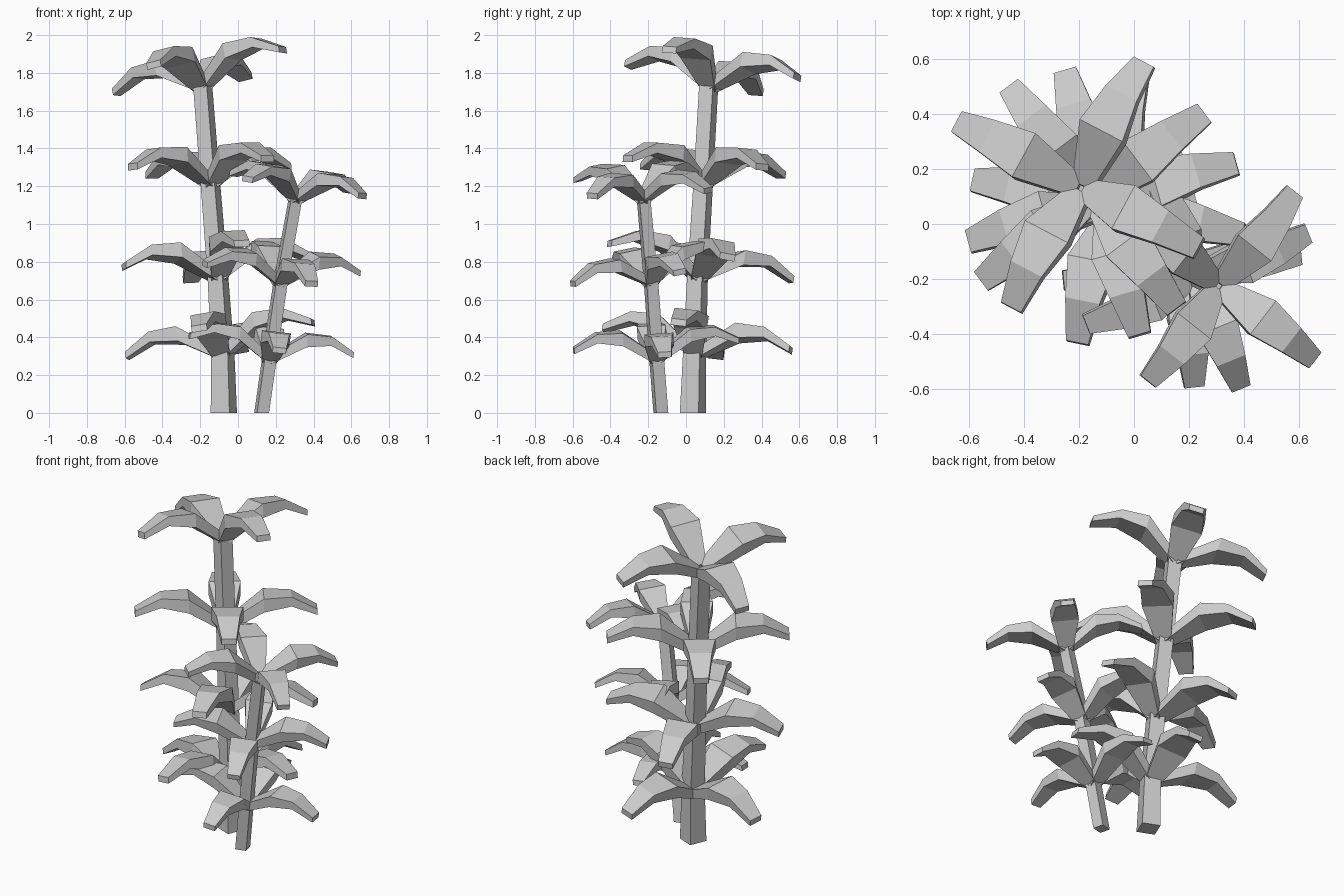
import bpy, bmesh
from math import radians
from mathutils import Vector, Matrix

cube = bpy.data.objects.get("Cube")
if cube:
    bpy.data.objects.remove(cube, do_unlink=True)

GREY = (0.6, 0.6, 0.6, 1)
mat = bpy.data.materials.new("plain grey")
mat.use_nodes = True
mat.diffuse_color = GREY
mat.node_tree.nodes["Principled BSDF"].inputs["Base Color"].default_value = GREY

# Leaf stations: distance out, half width, underside height, top height
LEAF = [(0.01, 0.04, -0.01, 0.05), (0.21, 0.09, 0.12, 0.2),
        (0.365, 0.065, 0.145, 0.2), (0.51, 0.042, 0.085, 0.12)]


def finish(name, bm):
    bmesh.ops.recalc_face_normals(bm, faces=bm.faces)
    mesh = bpy.data.meshes.new(name)
    bm.to_mesh(mesh)
    bm.free()
    mesh.materials.append(mat)
    bpy.context.collection.objects.link(bpy.data.objects.new(name, mesh))


def loft(bm, rings):
    """Skin a row of four-sided rings and cap both ends."""
    rows = [[bm.verts.new(p) for p in ring] for ring in rings]
    for a, b in zip(rows, rows[1:]):
        for i in range(4):
            j = (i + 1) % 4
            bm.faces.new((a[i], a[j], b[j], b[i]))
    bm.faces.new(rows[0])
    bm.faces.new(rows[-1])


def stem(name, nodes, turn):
    """Tapered square stalk through (x, y, z, side) nodes."""
    bm = bmesh.new()
    rot = Matrix.Rotation(radians(turn), 3, 'Z')
    corners = [(-1, -1), (1, -1), (1, 1), (-1, 1)]
    loft(bm, [[Vector((x, y, z)) + rot @ Vector((u, v, 0)) * side / 2 for u, v in corners]
              for x, y, z, side in nodes])
    finish(name, bm)


def whorl(name, centre, angle, tilt, scale):
    """Four arching leaves around a stem joint, tipped by the slope tilt."""
    bm = bmesh.new()
    lean = Vector((0, 0, 1)).rotation_difference(Vector((-tilt[0], -tilt[1], 1)))
    for k in range(4):
        m = (Matrix.Translation(centre) @ lean.to_matrix().to_4x4()
             @ Matrix.Rotation(radians(angle + 90 * k), 4, 'Z') @ Matrix.Scale(scale, 4))
        loft(bm, [[m @ Vector(p) for p in ((r, -w, lo), (r, w, lo), (r, w, hi), (r, -w, hi))]
                  for r, w, lo, hi in LEAF])
    finish(name, bm)


# Tall stalk and its four whorls
stem("tall_stem", [(-0.075, 0.037, 0, 0.107), (-0.08, 0.045, 0.3, 0.095),
                   (-0.105, 0.06, 0.7, 0.085), (-0.145, 0.09, 1.2, 0.08),
                   (-0.187, 0.12, 1.73, 0.078)], -22)
TALL = [((-0.08, 0.045, 0.29), 78, (0.15, -0.15)),
        ((-0.105, 0.06, 0.7), 16, (0.1, -0.17)),
        ((-0.145, 0.09, 1.2), 37, (0.05, -0.07)),
        ((-0.187, 0.125, 1.71), 62, (0.17, -0.165))]
for i, (c, a, t) in enumerate(TALL):
    whorl(f"tall_leaves_{i + 1}", c, a, t, 1.0)

# Short stalk and its three whorls
stem("short_stem", [(0.125, -0.133, 0, 0.065), (0.165, -0.155, 0.28, 0.065),
                    (0.225, -0.185, 0.69, 0.063), (0.305, -0.225, 1.14, 0.06)], 14)
SHORT = [((0.165, -0.155, 0.27), 6, (-0.12, 0.05)),
         ((0.22, -0.185, 0.68), 22, (-0.12, 0.16)),
         ((0.305, -0.225, 1.12), 52, (-0.15, 0.03))]
for i, (c, a, t) in enumerate(SHORT):
    whorl(f"short_leaves_{i + 1}", c, a, t, 0.86)
